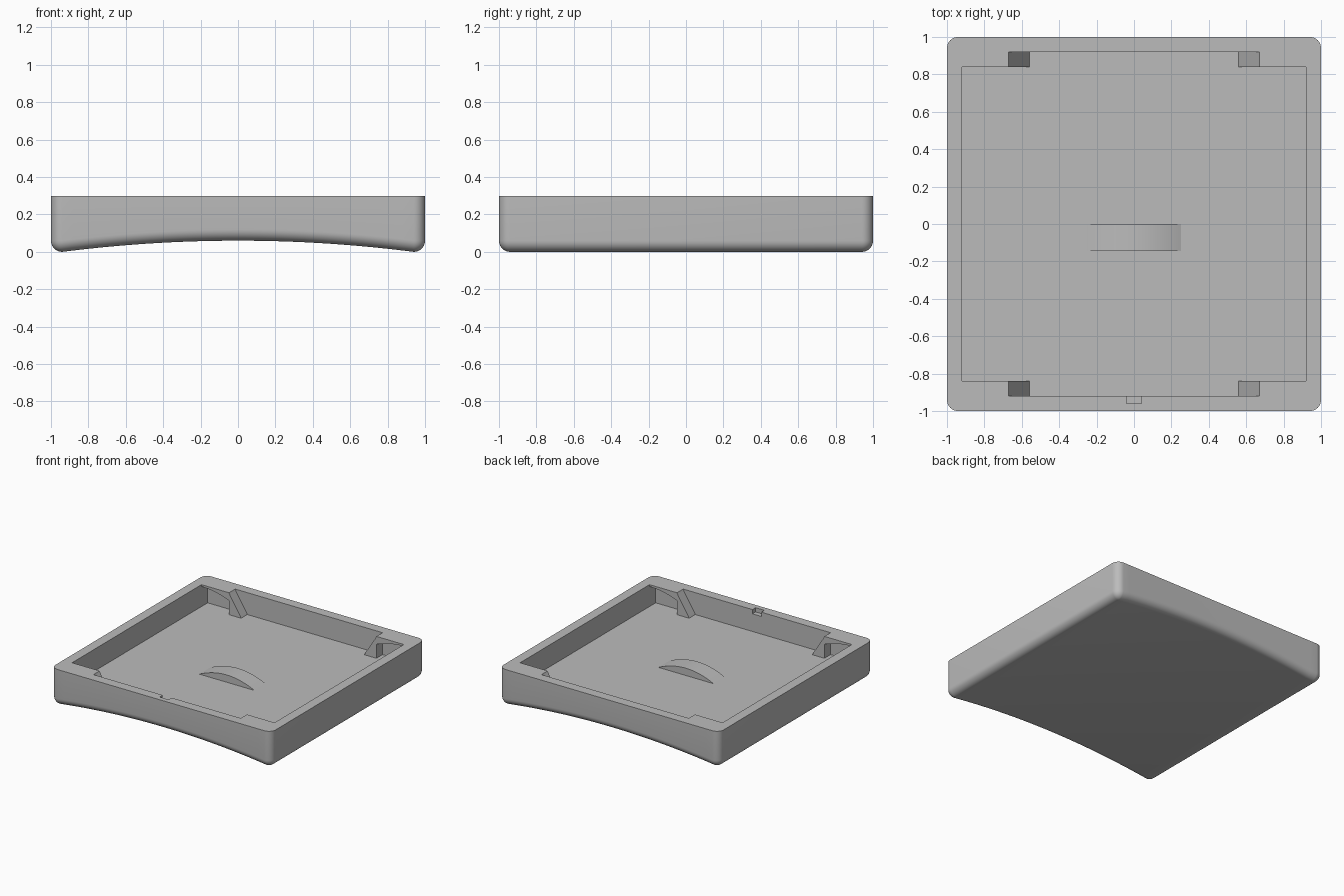
import bpy, bmesh, math

if "Cube" in bpy.data.objects:
    bpy.data.objects.remove(bpy.data.objects["Cube"])

grey = bpy.data.materials.new("mid grey")
grey.diffuse_color = (0.5, 0.5, 0.5, 1)
grey.use_nodes = True
grey.node_tree.nodes["Principled BSDF"].inputs["Base Color"].default_value = grey.diffuse_color

R = 0.06        # fillet radius
FLOOR = 0.12    # inner floor height
TOP = 0.30


def make_object(name, bm):
    bmesh.ops.recalc_face_normals(bm, faces=bm.faces)
    me = bpy.data.meshes.new(name)
    bm.to_mesh(me)
    bm.free()
    ob = bpy.data.objects.new(name, me)
    bpy.context.collection.objects.link(ob)
    me.materials.append(grey)
    return ob


def extrude_y(name, profile, y0, y1):
    """Extrude an (x, z) outline along y."""
    bm = bmesh.new()
    face = bm.faces.new([bm.verts.new((x, y0, z)) for x, z in profile])
    ext = bmesh.ops.extrude_face_region(bm, geom=[face])
    for v in ext["geom"]:
        if isinstance(v, bmesh.types.BMVert):
            v.co.y = y1
    return make_object(name, bm)


def under_z(x):
    """Shallow arch of the underside."""
    return max(0.0, 0.06 * (1 - (x / 0.94) ** 2))


# Rounded shell: stacked rounded-square rings over an arched base
SEG, STEPS = 8, 32
xs = [-0.94 + 1.88 * i / STEPS for i in range(STEPS + 1)]


def ring(radius):
    """Front edge, right, back edge, left; corners as arcs."""
    c = 1 - R
    pts = [(x, -c - radius) for x in xs]
    arc = [math.pi / 2 * i / SEG for i in range(1, SEG + 1)]
    pts += [(c + radius * math.sin(a), -c - radius * math.cos(a)) for a in arc]
    pts += [(c + radius * math.cos(a), c + radius * math.sin(a)) for a in [0] + arc]
    pts += [(x, c + radius) for x in reversed(xs[:-1])]
    pts += [(-c - radius * math.sin(a), c + radius * math.cos(a)) for a in arc]
    pts += [(-c - radius * math.cos(a), -c - radius * math.sin(a)) for a in [0] + arc[:-1]]
    return pts


bm = bmesh.new()
rings = [[bm.verts.new((x, y, TOP)) for x, y in ring(R)]]
for i in range(SEG + 1):
    a = math.pi / 2 * i / SEG
    rings.append([bm.verts.new((x, y, under_z(x) + R * (1 - math.sin(a))))
                  for x, y in ring(R * math.cos(a))])
n = len(rings[0])
for upper, lower in zip(rings, rings[1:]):
    for i in range(n):
        j = (i + 1) % n
        bm.faces.new((upper[i], upper[j], lower[j], lower[i]))
bm.faces.new(rings[0])
last = rings[-1]
back0 = STEPS + 2 * SEG + 1          # back edge starts at its right end
for i in range(STEPS):
    k = back0 + STEPS - i
    bm.faces.new((last[i], last[i + 1], last[k - 1], last[k]))
bmesh.ops.remove_doubles(bm, verts=bm.verts, dist=1e-5)
shell = make_object("case_shell", bm)

# Cavity, sloped end recesses, pockets under the corner ledges, rim notch
slope = [(0.56, FLOOR), (0.57, 0.14), (0.66, 0.28), (0.67, TOP), (0.67, 0.4)]
pocket = [(0.67, FLOOR), (0.92, FLOOR), (0.92, 0.285)]
pocket += [(0.92 - 0.25 * t, 0.285 - 0.05 * t * t) for t in (0.25, 0.5, 0.75, 1)]


def box_profile(x, z0):
    return [(-x, z0), (x, z0), (x, 0.4), (-x, 0.4)]


cutters = [
    extrude_y("cavity_cutter", box_profile(0.92, FLOOR), -0.84, 0.84),
    extrude_y("recess_cutter", slope + [(-x, z) for x, z in reversed(slope)], -0.92, 0.92),
    extrude_y("pocket_cutter_right", pocket, -0.92, 0.92),
    extrude_y("pocket_cutter_left", [(-x, z) for x, z in pocket], -0.92, 0.92),
    extrude_y("notch_cutter", box_profile(0.04, 0.265), -0.96, -0.90),
]
bpy.context.view_layer.objects.active = shell
for c in cutters:
    mod = shell.modifiers.new("cut", 'BOOLEAN')
    mod.operation, mod.solver, mod.object = 'DIFFERENCE', 'EXACT', c
    bpy.ops.object.modifier_apply(modifier=mod.name)
    bpy.data.objects.remove(c)

# Low curved rib on the floor
N = 24
rib_top = [(0.25 - 0.5 * i / N, FLOOR + 0.06 * (1 - (2 * i / N - 1) ** 2)) for i in range(N + 1)]
rib = extrude_y("floor_rib", [(-0.25, FLOOR - 0.01), (0.25, FLOOR - 0.01)] + rib_top, -0.145, 0.0)

for ob in (shell, rib):
    bpy.ops.object.select_all(action='DESELECT')
    ob.select_set(True)
    bpy.context.view_layer.objects.active = ob
    bpy.ops.object.shade_smooth_by_angle(angle=math.radians(30))
